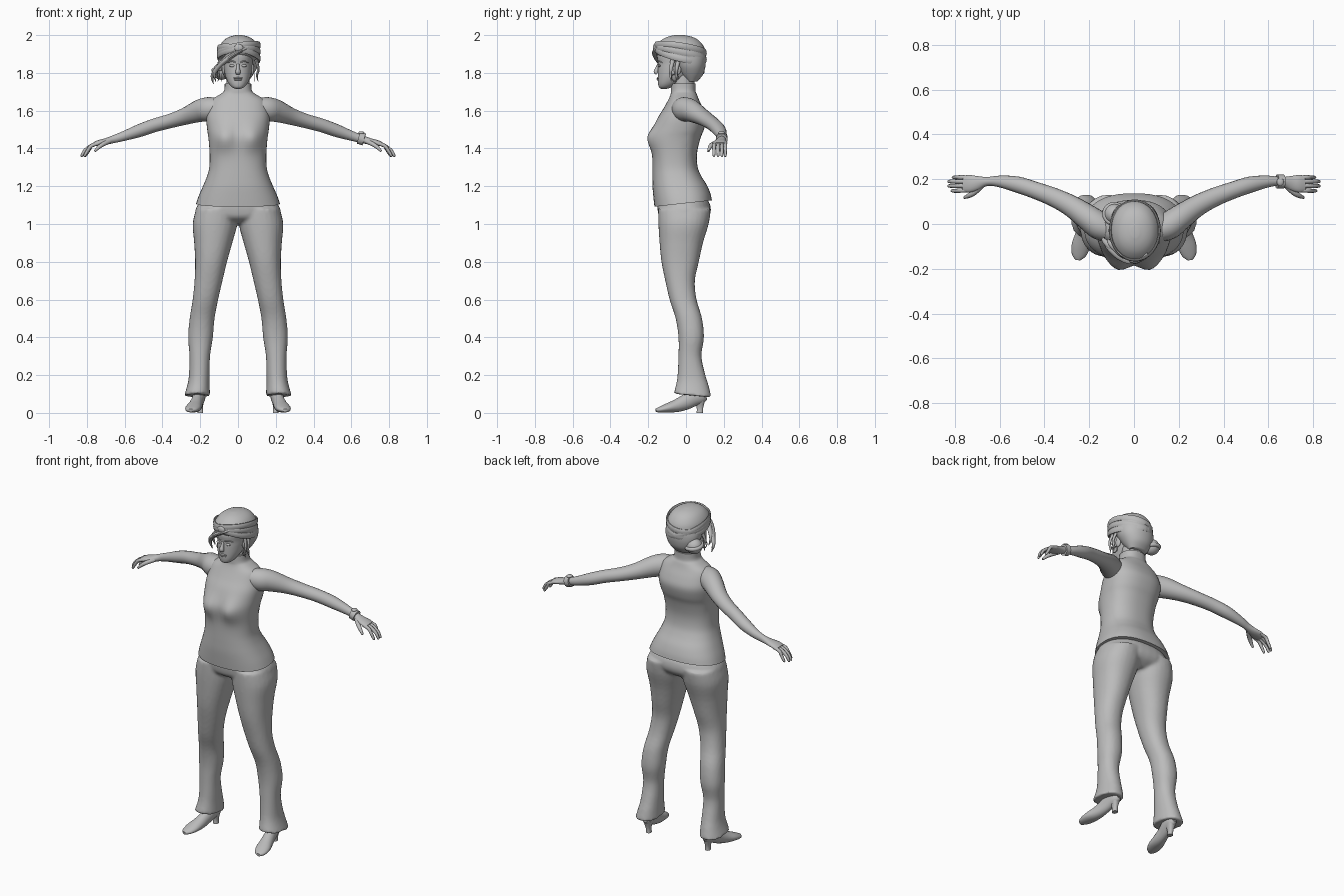
import bpy, bmesh, math
from mathutils import Vector

grey = bpy.data.materials.new("plain grey")
grey.diffuse_color = (0.5, 0.5, 0.5, 1)


def spline(rows, steps):
    """Smooth (Catmull-Rom) interpolation of rows of numbers."""
    out = []
    for i in range(len(rows) - 1):
        p0, p1, p2, p3 = (rows[max(i - 1, 0)], rows[i], rows[i + 1],
                          rows[min(i + 2, len(rows) - 1)])
        for k in range(steps):
            t = k / steps
            out.append([0.5 * (2 * b + (c - a) * t + (2 * a - 5 * b + 4 * c - d) * t * t
                               + (3 * b - a - 3 * c + d) * t ** 3)
                        for a, b, c, d in zip(p0, p1, p2, p3)])
    out.append(list(rows[-1]))
    return out


def skin(bm, rings):
    """Join rings of points into a capped tube."""
    vs = [[bm.verts.new(p) for p in r] for r in rings]
    n = len(vs[0])
    for a, b in zip(vs, vs[1:]):
        for i in range(n):
            j = (i + 1) % n
            bm.faces.new((a[i], a[j], b[j], b[i]))
    bm.faces.new(vs[0][::-1])
    bm.faces.new(vs[-1])


def stack(bm, rows, n=32, power=2.0, steps=4):
    """Upright form; rows are z, x0, x1, y0, y1, tilt of the ring along y."""
    rings = []
    for z, x0, x1, y0, y1, tilt in spline(rows, steps):
        ring = []
        for i in range(n):
            c, s = math.cos(i * math.tau / n), math.sin(i * math.tau / n)
            c = math.copysign(abs(c) ** (2 / power), c)
            s = math.copysign(abs(s) ** (2 / power), s)
            y = (y0 + y1) / 2 + s * (y1 - y0) / 2
            ring.append(((x0 + x1) / 2 + c * (x1 - x0) / 2, y, z + tilt * y))
        rings.append(ring)
    skin(bm, rings)


def tube(bm, rows, n=16, steps=4, ref=(0, 0, 1)):
    """Limb along a path; rows are x, y, z, half width, half height."""
    rows = spline(rows, steps)
    pts = [Vector(r[:3]) for r in rows]
    rings = []
    for i, r in enumerate(rows):
        t = (pts[min(i + 1, len(pts) - 1)] - pts[max(i - 1, 0)]).normalized()
        u = t.cross(Vector(ref)).normalized()
        w = u.cross(t)
        rings.append([pts[i] + u * r[3] * math.cos(k * math.tau / n)
                      + w * r[4] * math.sin(k * math.tau / n) for k in range(n)])
    skin(bm, rings)


def ball(bm, centre, size):
    verts = bmesh.ops.create_uvsphere(bm, u_segments=20, v_segments=12, radius=1)["verts"]
    for v in verts:
        v.co = Vector([c + s * p for c, s, p in zip(centre, size, v.co)])


def finish(name, bm, mirror=False, angle=50):
    bmesh.ops.recalc_face_normals(bm, faces=bm.faces)
    me = bpy.data.meshes.new(name)
    bm.to_mesh(me)
    bm.free()
    me.materials.append(grey)
    ob = bpy.data.objects.new(name, me)
    bpy.context.collection.objects.link(ob)
    bpy.ops.object.select_all(action='DESELECT')
    ob.select_set(True)
    bpy.context.view_layer.objects.active = ob
    bpy.ops.object.shade_smooth_by_angle(angle=math.radians(angle))
    if mirror:
        m = ob.modifiers.new("mirror", 'MIRROR')
        m.use_mirror_merge = False
    return ob


# sleeveless tunic with a high collar
bm = bmesh.new()
stack(bm, [(w[0], -w[1], w[1], *w[2:]) for w in (
    (1.11, .222, -.167, .137, .11), (1.15, .208, -.172, .13, .07), (1.2, .186, -.177, .112, .03),
    (1.25, .165, -.178, .083, 0), (1.3, .152, -.178, .062, 0), (1.37, .15, -.178, .058, 0),
    (1.45, .156, -.178, .075, 0), (1.5, .163, -.17, .095, 0), (1.56, .168, -.15, .107, 0),
    (1.61, .16, -.12, .092, 0), (1.655, .143, -.095, .07, 0), (1.685, .098, -.082, .058, 0),
    (1.705, .074, -.08, .05, 0), (1.745, .07, -.079, .05, 0))], 48, 2.4)
for v in bm.verts:      # bust
    if v.co.y < 0:
        v.co.y -= .035 * math.exp(-((abs(v.co.x) - .075) / .06) ** 2
                                  - ((v.co.z - 1.455) / .065) ** 2)
finish("tunic", bm)

# trousers: hips and two flared legs fused together
bm = bmesh.new()
stack(bm, [(1.0, -.08, .08, -.08, .07, 0), (1.03, -.2, .2, -.135, .115, 0),
           (1.07, -.226, .226, -.15, .132, 0), (1.12, -.2, .2, -.15, .12, 0),
           (1.16, -.16, .16, -.13, .08, 0)], 32, 2.3)
leg = ((.095, .148, .285, -.065, .135, -.1), (.15, .15, .268, -.052, .12, -.05),
       (.2, .15, .26, -.045, .103, 0), (.3, .148, .257, -.04, .082, 0),
       (.4, .133, .264, -.04, .095, 0), (.5, .124, .256, -.055, .085, 0),
       (.6, .105, .24, -.087, .056, 0), (.7, .082, .23, -.11, .047, 0),
       (.8, .058, .227, -.13, .068, 0), (.9, .03, .232, -.14, .09, 0),
       (1.0, .004, .24, -.146, .12, 0), (1.08, .004, .222, -.147, .132, 0))
for s in (-1, 1):
    stack(bm, [(r[0], s * r[1], s * r[2], *r[3:]) for r in leg], 28, 2.2)
trousers = finish("trousers", bm)
m = trousers.modifiers.new("fuse", 'REMESH')
m.mode, m.voxel_size, m.use_smooth_shade = 'VOXEL', .009, True
m = trousers.modifiers.new("soften", 'SMOOTH')
m.iterations, m.factor = 4, .5

# arms with hands
bm = bmesh.new()
tube(bm, [(.09, -.03, 1.615, .05, .05), (.15, -.01, 1.608, .062, .064),
          (.2, .025, 1.6, .058, .06), (.28, .08, 1.57, .048, .045),
          (.36, .12, 1.545, .042, .038), (.44, .15, 1.523, .038, .036),
          (.52, .176, 1.495, .036, .034), (.6, .19, 1.467, .026, .026),
          (.655, .19, 1.45, .02, .021), (.7, .183, 1.437, .032, .017),
          (.735, .18, 1.43, .039, .015), (.762, .18, 1.422, .036, .011)], 20)
for y, tip, reach in ((.151, .148, .815), (.171, .17, .83), (.19, .19, .83), (.208, .208, .81)):
    tube(bm, [(.735, y, 1.427, .009, .009), (.775, (y + tip) / 2, 1.415, .01, .01),
              (reach - .02, tip, 1.39, .009, .009), (reach - .003, tip, 1.362, .007, .007),
              (reach, tip, 1.356, .002, .002)], 8, 3, (0, 1, 0))
tube(bm, [(.68, .17, 1.437, .012, .012), (.715, .14, 1.422, .013, .012),
          (.74, .125, 1.404, .01, .01), (.758, .118, 1.385, .006, .006)], 8, 3)
finish("arms", bm, True)

# bracelet on one wrist
bm = bmesh.new()
tube(bm, [(.638, .19, 1.456, .031, .032), (.668, .189, 1.447, .031, .032)], 20, 1)
ball(bm, (.653, .188, 1.482), (.016, .018, .009))
finish("bracelet", bm)

# heeled shoes
bm = bmesh.new()
tube(bm, [(.2, .1, .1, .018, .03), (.202, .08, .092, .03, .042), (.208, .04, .08, .033, .045),
          (.216, 0, .058, .032, .041), (.226, -.05, .038, .037, .034),
          (.238, -.1, .026, .041, .024), (.247, -.14, .017, .031, .015),
          (.25, -.16, .013, .012, .009)], 20)
stack(bm, [(0, .184, .214, .056, .09, 0), (.03, .186, .214, .056, .092, 0),
           (.075, .175, .228, .045, .105, 0)], 14, 2.6)
finish("shoes", bm, True)

# head and neck
bm = bmesh.new()
stack(bm, [(1.66, -.062, .062, -.07, .045, 0), (1.76, -.06, .06, -.072, .045, 0),
           (1.82, -.06, .06, -.07, .05, 0)], 24)
stack(bm, [(1.716, -.014, .014, -.132, -.1, 0), (1.724, -.032, .032, -.143, -.075, 0),
           (1.745, -.05, .05, -.148, -.04, 0), (1.78, -.066, .066, -.149, .01, 0),
           (1.82, -.074, .074, -.149, .05, 0), (1.85, -.077, .077, -.148, .07, 0),
           (1.9, -.078, .078, -.152, .075, 0), (1.95, -.06, .06, -.12, .05, 0)], 32, 2.2)
finish("head", bm)

# facial features
bm = bmesh.new()
tube(bm, [(0, -.145, 1.848, .007, .006), (0, -.152, 1.825, .009, .01),
          (0, -.159, 1.806, .014, .012), (0, -.152, 1.796, .012, .008)], 12, 3, (0, 1, 0))
for z, w in ((1.772, .025), (1.764, .021)):
    ball(bm, (0, -.146, z), (w, .009, .0055))
for s in (-1, 1):
    ball(bm, (s * .031, -.141, 1.838), (.015, .007, .007))
    tube(bm, [(s * .013, -.148, 1.856, .003, .003), (s * .034, -.145, 1.862, .004, .004),
              (s * .056, -.126, 1.854, .002, .002)], 8, 3)
    ball(bm, (s * .076, -.045, 1.82), (.01, .02, .03))
finish("face_features", bm)

# hair cap
bm = bmesh.new()
stack(bm, [(1.755, -.055, .055, .0, .06, 0), (1.79, -.08, .08, -.035, .09, 0),
           (1.83, -.098, .102, -.06, .102, 0), (1.865, -.103, .11, -.085, .105, 0),
           (1.895, -.105, .114, -.15, .105, 0), (1.935, -.1, .11, -.163, .096, 0),
           (1.97, -.078, .088, -.135, .07, 0), (1.99, -.048, .058, -.1, .035, 0),
           (2.0, -.012, .022, -.06, -.01, 0)], 36, 2.1)
finish("hair", bm)

# head wrap: crossing bands
bm = bmesh.new()
for lift, slope, side in ((1.9, .03, .012), (1.9, .03, -.025), (1.925, .02, .02)):
    rows = []
    for i in range(34):
        a = i * math.tau / 32 + math.pi / 2
        rows.append((.004 + .11 * math.cos(a), -.029 + .133 * math.sin(a),
                     lift - slope * math.sin(a) + side * math.cos(a), .006, .017))
    tube(bm, rows, 10, 1)
ball(bm, (.004, -.166, 1.932), (.024, .01, .02))
finish("head_wrap", bm)

# side bun with a coiled strand
bm = bmesh.new()
ball(bm, (-.088, .045, 1.808), (.046, .045, .045))
tube(bm, [(-.088 + .042 * math.cos(a * .5), .045 + .042 * math.sin(a * .5),
           1.795 + .003 * a, .012, .012) for a in range(14)], 8, 2)
finish("bun", bm)

# swept fringe and loose locks
bm = bmesh.new()
for x, y, z in ((0, 0, 0), (-.012, .02, -.012), (.012, .012, .02)):
    tube(bm, [(.05 + x, -.145 + y, 1.935 + z, .008, .012), (0 + x, -.162 + y, 1.91 + z, .01, .018),
              (-.055 + x, -.147 + y, 1.875 + z, .012, .02),
              (-.1 + x, -.115 + y, 1.835 + z, .012, .016),
              (-.125 + x, -.09 + y, 1.795 + z, .008, .01),
              (-.118 + x, -.08 + y, 1.755 + z, .002, .002)], 10, 4, (0, 1, 0))
for s, y in ((1, -.07), (1, -.04), (-1, -.02)):
    tube(bm, [(s * .095, y, 1.87, .008, .012), (s * .108, y - .01, 1.82, .007, .009),
              (s * .1, y - .012, 1.785, .005, .006), (s * .107, y - .008, 1.755, .001, .001)],
         8, 4, (0, 1, 0))
finish("loose_locks", bm)

# hoop earrings
bm = bmesh.new()
tube(bm, [(.086, -.06 + .018 * math.cos(i * math.tau / 20),
           1.775 + .018 * math.sin(i * math.tau / 20), .003, .003) for i in range(21)],
     6, 1, (1, 0, 0))
finish("earrings", bm, True)
